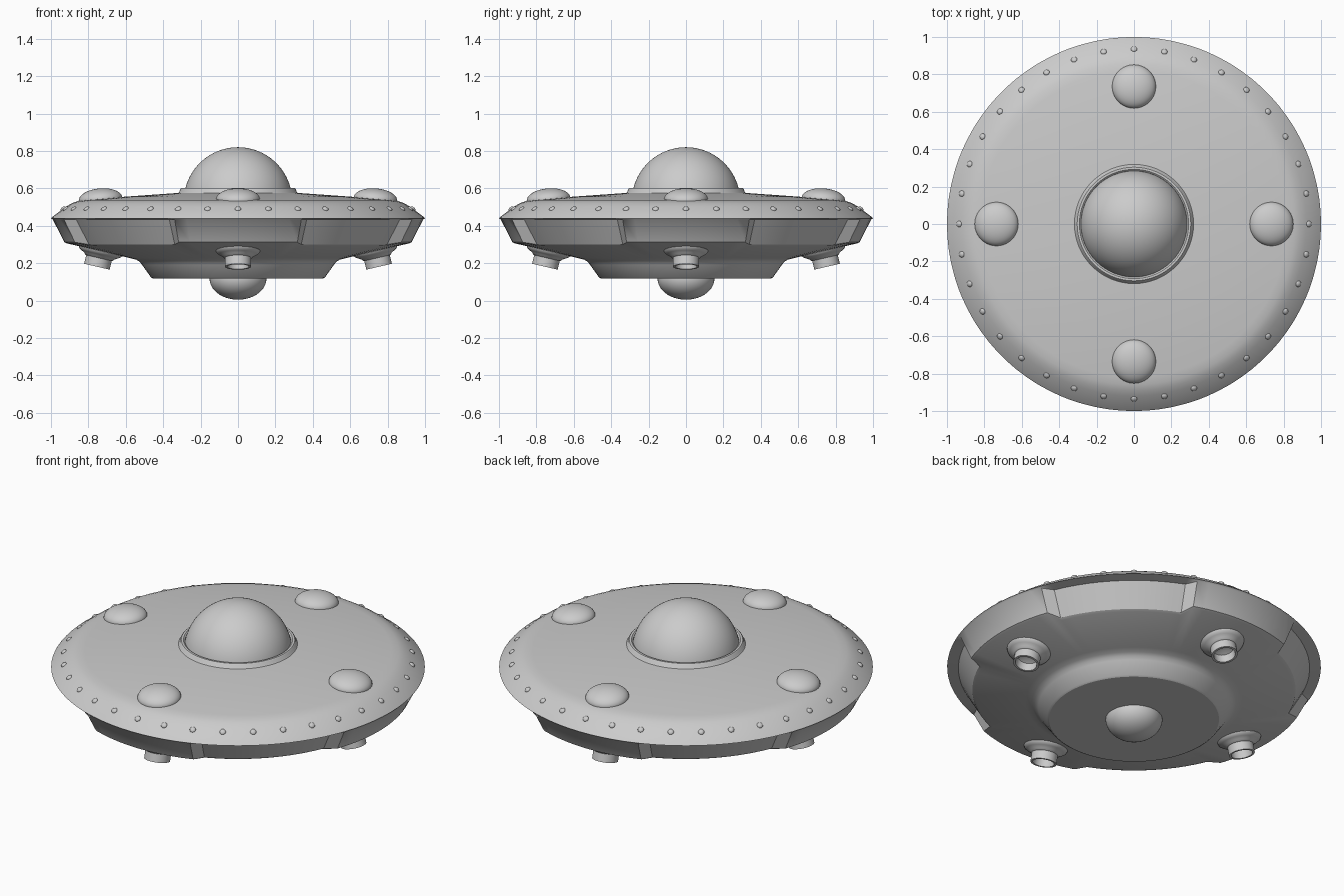
import bpy, bmesh
from math import sin, cos, pi, radians, atan
from mathutils import Matrix, Vector

if "Cube" in bpy.data.objects:
    bpy.data.objects.remove(bpy.data.objects["Cube"])


def lathe(name, profile, angles=None, matrix=Matrix(), smooth=35):
    """Revolve a profile (list of r, z, or a function of the angle) around z."""
    angles = angles or [2 * pi * i / 64 for i in range(64)]
    bm = bmesh.new()
    rows = []
    for a in angles:
        pts = profile(a) if callable(profile) else profile
        rows.append([bm.verts.new((r * cos(a), r * sin(a), z)) for r, z in pts])
    for i, row in enumerate(rows):
        nxt = rows[(i + 1) % len(rows)]
        for j in range(len(row) - 1):
            bm.faces.new((row[j], nxt[j], nxt[j + 1], row[j + 1]))
    bmesh.ops.remove_doubles(bm, verts=bm.verts, dist=1e-5)
    bmesh.ops.recalc_face_normals(bm, faces=bm.faces)
    bm.transform(matrix)
    return finish(name, bm, smooth)


def finish(name, bm, smooth=35):
    mesh = bpy.data.meshes.new(name)
    bm.to_mesh(mesh)
    bm.free()
    ob = bpy.data.objects.new(name, mesh)
    bpy.context.collection.objects.link(ob)
    bpy.ops.object.select_all(action='DESELECT')
    ob.select_set(True)
    bpy.context.view_layer.objects.active = ob
    bpy.ops.object.shade_smooth_by_angle(angle=radians(smooth))
    return ob


def arc(rx, rz, cz, a0, a1, n=16):
    """Elliptical arc in the profile plane, angles in degrees above horizontal."""
    out = []
    for i in range(n + 1):
        t = radians(a0 + (a1 - a0) * i / n)
        out.append((max(0, rx * cos(t)), cz + rz * sin(t)))
    return out


# Saucer hull: the lower side alternates four raised and four recessed panels
hull_angles = []
for q in range(4):
    steps = [-20 + 4 * i for i in range(11)] + [23 + 4 * i for i in range(12)]
    hull_angles += [radians(90 * q + s) for s in steps]


def hull_profile(a):
    off = abs((a + pi / 4) % (pi / 2) - pi / 4)
    recessed = off > radians(21)
    side = [(0.94, 0.433), (0.865, 0.300), (0.85, 0.292)] if recessed else \
           [(0.99, 0.433), (0.928, 0.312), (0.915, 0.306)]
    return [(0, 0.578), (0.30, 0.577), (0.60, 0.556), (0.82, 0.537), (0.86, 0.531),
            (0.89, 0.520), (0.92, 0.502), (0.995, 0.446), (1.0, 0.44)] + side + [
            (0.58, 0.228), (0.545, 0.219), (0.525, 0.207), (0.512, 0.19),
            (0.465, 0.124), (0.455, 0.118), (0, 0.118)]


lathe("saucer_hull", hull_profile, hull_angles, smooth=30)

# Central dome, its collar ring and the belly bulb
lathe("cockpit_dome", arc(0.29, 0.29, 0.53, 0, 90, 24))
lathe("dome_collar", [(0.325, 0.57), (0.314, 0.58), (0.31, 0.595), (0.304, 0.601),
                      (0.292, 0.601), (0.284, 0.594), (0.28, 0.57)])
lathe("belly_bulb", arc(0.152, 0.112, 0.117, 15, -90))

# Top lamps and bottom thrusters, one of each on every axis
for i, side in enumerate(("right", "back", "left", "front")):
    turn = Matrix.Rotation(i * pi / 2, 4, 'Z')
    lamp = turn @ Matrix.Translation((0.735, 0, 0.542)) @ Matrix.Rotation(atan(0.085), 4, 'Y')
    lathe("lamp_" + side, arc(0.117, 0.058, 0, -15, 90, 12), matrix=lamp)

    # Local -z points out of the sloping underside
    jet = turn @ Matrix.Translation((0.735, 0, 0.265)) @ Matrix.Rotation(-atan(0.23), 4, 'Y')
    lathe("thruster_" + side, [(0.11, 0.02), (0.118, 0.0), (0.114, -0.009), (0.10, -0.018),
                               (0.082, -0.028), (0.076, -0.036), (0.07, -0.038),
                               (0.07, -0.086), (0.058, -0.086), (0.056, -0.04),
                               (0.03, -0.03), (0, -0.027)],
          [2 * pi * k / 40 for k in range(40)], jet)

# Rivets around the rim
bm = bmesh.new()
for k in range(36):
    m = Matrix.Rotation(radians(10 * k), 4, 'Z') @ Matrix.Translation((0.935, 0, 0.49)) \
        @ Matrix.Rotation(radians(37), 4, 'Y') @ Matrix.Diagonal((1, 1, 0.6, 1))
    bmesh.ops.create_uvsphere(bm, u_segments=12, v_segments=8, radius=0.017, matrix=m)
finish("rim_rivets", bm, 60)
